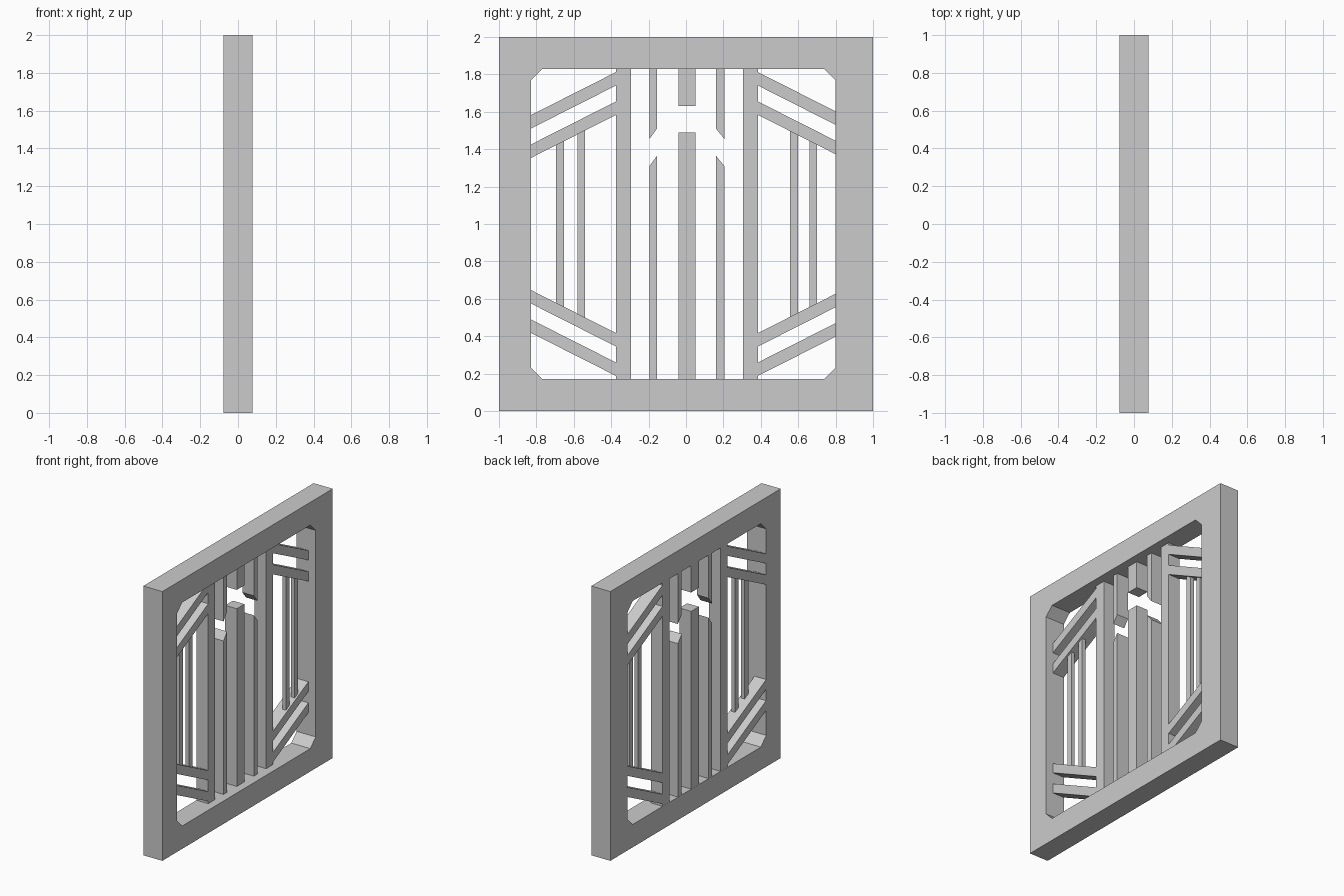
import bpy, bmesh
from mathutils import Vector

cube = bpy.data.objects.get("Cube")
if cube:
    bpy.data.objects.remove(cube, do_unlink=True)

grey = bpy.data.materials.new("plain_grey")
grey.use_nodes = True
colour = (0.6, 0.6, 0.6, 1)
grey.diffuse_color = colour
grey.node_tree.nodes["Principled BSDF"].inputs["Base Color"].default_value = colour

HALF = 0.078                 # half thickness of the frame
BAR = (-0.077, 0.018)        # depth range of the main bars
THIN = (-0.025, 0.004)       # depth range of the slender bars
Y0, Y1, Z0, Z1 = -0.83, 0.80, 0.17, 1.83   # frame opening


def slab(name, loops, depth):
    """Extrude an outline (with optional hole) in the y-z plane along x."""
    bm = bmesh.new()
    edges = []
    for pts in loops:
        vs = [bm.verts.new((depth[0], y, z)) for y, z in pts]
        edges += [bm.edges.new((a, b)) for a, b in zip(vs, vs[1:] + vs[:1])]
    bmesh.ops.triangle_fill(bm, use_beauty=True, edges=edges)
    ext = bmesh.ops.extrude_face_region(bm, geom=bm.faces[:])
    moved = [g for g in ext["geom"] if isinstance(g, bmesh.types.BMVert)]
    bmesh.ops.translate(bm, verts=moved, vec=Vector((depth[1] - depth[0], 0, 0)))
    bmesh.ops.recalc_face_normals(bm, faces=bm.faces[:])
    bmesh.ops.dissolve_limit(bm, angle_limit=0.01, verts=bm.verts[:], edges=bm.edges[:])
    mesh = bpy.data.meshes.new(name)
    bm.to_mesh(mesh)
    bm.free()
    mesh.materials.append(grey)
    obj = bpy.data.objects.new(name, mesh)
    bpy.context.collection.objects.link(obj)


def bar(name, ya, yb, bottom, top, depth=BAR):
    """Bar between two y values; bottom and top give heights at each side."""
    slab(name, [[(ya, bottom[0]), (yb, bottom[1]), (yb, top[1]), (ya, top[0])]], depth)


# Square frame with chamfered opening
c = 0.063
outer = [(-1, 0), (1, 0), (1, 2), (-1, 2)]
inner = [(Y0 + c, Z0), (Y1 - c, Z0), (Y1, Z0 + c), (Y1, Z1 - c),
         (Y1 - c, Z1), (Y0 + c, Z1), (Y0, Z1 - c), (Y0, Z0 + c)]
slab("frame", [outer, inner], (-HALF, HALF))

# Centre bar, split by a gap
bar("centre_bar_lower", -0.04, 0.05, (Z0, Z0), (1.49, 1.49))
bar("centre_bar_upper", -0.04, 0.05, (1.63, 1.63), (Z1, Z1))

# Narrow bars with slanted ends beside the centre
for side, ya, yb, low, high in (("front", -0.195, -0.155, (1.31, 1.365), (1.455, 1.51)),
                                ("back", 0.16, 0.205, (1.365, 1.31), (1.51, 1.455))):
    bar(side + "_narrow_bar_lower", ya, yb, (Z0, Z0), low)
    bar(side + "_narrow_bar_upper", ya, yb, high, (Z1, Z1))

SLOPE, WIDTH = 0.506, 0.072
for side, post, near, far, thins in (
        ("front", (-0.375, -0.295), -0.375, Y0, ((-0.695, -0.652), (-0.58, -0.54))),
        ("back", (0.305, 0.385), 0.385, Y1, ((0.557, 0.598), (0.66, 0.70)))):
    # Tall post
    bar(side + "_post", *post, (Z0, Z0), (Z1, Z1))
    # Pairs of sloping slats, mirrored top to bottom
    drop = SLOPE * abs(far - near)
    for i, z in enumerate((1.812, 1.655)):
        top = (z, z - drop)
        bottom = (z - WIDTH, z - drop - WIDTH)
        bar(f"{side}_upper_slat_{i}", near, far, bottom, top)
        bar(f"{side}_lower_slat_{i}", near, far,
            [2 - h for h in top], [2 - h for h in bottom])
    # Slender uprights ending inside the slats
    for i, (ya, yb) in enumerate(thins):
        h = 1.62 - SLOPE * abs((ya + yb) / 2 - near)
        bar(f"{side}_slender_bar_{i}", ya, yb, (2 - h, 2 - h), (h, h), THIN)
